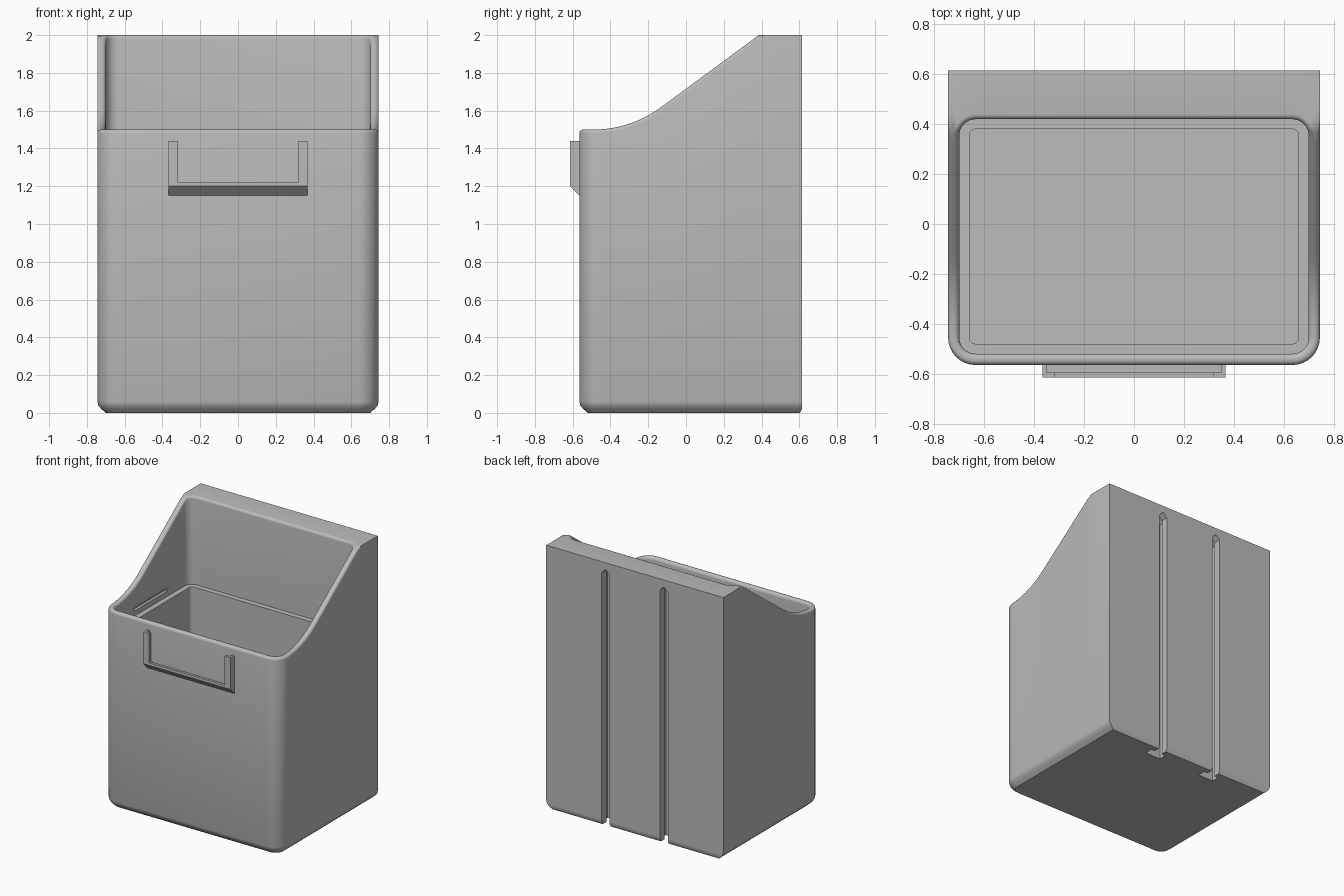
import bpy, bmesh
from math import sin, cos, pi, sqrt

cube = bpy.data.objects.get("Cube")
if cube:
    bpy.data.objects.remove(cube)

grey = bpy.data.materials.new("plain_grey")
grey.use_nodes = True
grey.diffuse_color = (0.5, 0.5, 0.5, 1)
grey.node_tree.nodes["Principled BSDF"].inputs["Base Color"].default_value = (0.5, 0.5, 0.5, 1)

HALF_W, BACK, CORNER = 0.745, 0.615, 0.11
SIDE_STEPS, ARC_STEPS, SQUARE = 24, 8, 0.25


def make_object(name, bm):
    bmesh.ops.recalc_face_normals(bm, faces=bm.faces)
    mesh = bpy.data.meshes.new(name)
    bm.to_mesh(mesh)
    bm.free()
    mesh.materials.append(grey)
    obj = bpy.data.objects.new(name, mesh)
    bpy.context.collection.objects.link(obj)
    return obj


def prism(name, points, start, end, axis):
    """Extrude a flat outline along x (points are y, z) or y (points are x, z)."""
    bm = bmesh.new()
    place = (lambda p, t: (t, *p)) if axis == "x" else (lambda p, t: (p[0], t, p[1]))
    a, b = ([bm.verts.new(place(p, t)) for p in points] for t in (start, end))
    bm.faces.new(a)
    bm.faces.new(b[::-1])
    for i in range(len(a)):
        j = (i + 1) % len(a)
        bm.faces.new((a[i], a[j], b[j], b[i]))
    return make_object(name, bm)


def box(name, x0, x1, y0, y1, z0, z1):
    return prism(name, [(y0, z0), (y1, z0), (y1, z1), (y0, z1)], x0, x1, "x")


def cut(target, cutter):
    cutter.hide_render = True
    mod = target.modifiers.new("cut", "BOOLEAN")
    mod.operation, mod.solver, mod.object = "DIFFERENCE", "EXACT", cutter
    bpy.context.view_layer.objects.active = target
    bpy.ops.object.modifier_apply(modifier=mod.name)
    bpy.data.objects.remove(cutter)


def smooth(obj):
    bpy.ops.object.select_all(action="DESELECT")
    obj.select_set(True)
    bpy.context.view_layer.objects.active = obj
    bpy.ops.object.shade_smooth_by_angle(angle=pi / 6)


def rim_height(y):
    """Side profile: level front, upward sweep, straight slope, level back."""
    if y < -0.49:
        return 1.5
    if y < -0.134:
        return 2.1 - sqrt(0.36 - (y + 0.49) ** 2)
    return min(2.0, 1.617 + 0.737 * (y + 0.134))


def outline(inset, square, back_inset=0.0):
    """Closed plan outline with rounded front corners, square or round back corners."""
    r = CORNER - inset
    cx, front_y, side_end = HALF_W - CORNER, -0.455, 0.355
    half = []
    for k in range(ARC_STEPS + 1):
        a = -pi / 2 + pi / 2 * k / ARC_STEPS
        half.append((cx + r * cos(a), front_y + r * sin(a)))
    for k in range(1, SIDE_STEPS):
        half.append((HALF_W - inset, front_y + (side_end - front_y) * k / SIDE_STEPS))
    for k in range(ARC_STEPS + 1):
        a = pi / 2 * k / ARC_STEPS
        c, s = cos(a), sin(a)
        if square:
            m = max(c, s)
            half.append((HALF_W - inset - SQUARE + SQUARE * c / m,
                         BACK - back_inset - SQUARE + SQUARE * s / m))
        else:
            half.append((cx + r * c, side_end + r * s))
    return half + [(-x, y) for x, y in reversed(half)]


# Bin body: rings lofted up the outside, over the rim, and down the inside
rings = []
for inset, back_inset, z in ((0.045, 0.012, 0), (0.02, 0, 0.022), (0.006, 0, 0.04), (0, 0, 0.06)):
    rings.append([(x, y, z) for x, y in outline(inset, True, back_inset)])

ROUND, ROUND_STEPS = 0.02, 5
base = outline(0, True)
for k in range(ROUND_STEPS + 1):
    t = pi / 2 * k / ROUND_STEPS
    inset, drop = ROUND * (1 - cos(t)), ROUND * (1 - sin(t))
    ring = []
    for (x0, y0), (x1, y1) in zip(base, outline(inset, True)):
        w = 1.0 if y0 < 0.37 else 0.06
        ring.append((x0 + (x1 - x0) * w, y0, rim_height(y0) - drop * w)
                    if y0 > 0.37 else (x1, y1, rim_height(y1) - drop))
    rings.append(ring)
for k in range(ROUND_STEPS + 1):
    t = pi / 2 * k / ROUND_STEPS
    inset, drop = 0.045 - ROUND * (1 - sin(t)), ROUND * (1 - cos(t))
    rings.append([(x, y, rim_height(y) - drop) for x, y in outline(inset, False)])

LEDGE, FLOOR = 1.33, 0.08
for inset, z in ((0.045, LEDGE), (0.085, LEDGE), (0.085, FLOOR)):
    rings.append([(x, y, z) for x, y in outline(inset, False)])

bm = bmesh.new()
loops = [[bm.verts.new(p) for p in ring] for ring in rings]
for low, high in zip(loops, loops[1:]):
    for i in range(len(low)):
        j = (i + 1) % len(low)
        bm.faces.new((low[i], low[j], high[j], high[i]))
bm.faces.new(loops[0][::-1])
bm.faces.new(loops[-1])
body = make_object("bin_body", bm)

# Mounting channels up the back, narrow mouth and wide head, and clip slots inside
for side in (-1, 1):
    x = side * 0.245
    for half_w, y0, y1 in ((0.033, 0.55, 0.7), (0.065, 0.5, 0.56)):
        shape = [(x - half_w, -0.1), (x + half_w, -0.1), (x + half_w, 1.915),
                 (x, 1.915 + half_w), (x - half_w, 1.915)]
        cut(body, prism("channel_cutter", shape, y0, y1, "y"))
    edges = sorted((side * 0.68, side * 0.72))
    cut(body, box("slot_cutter", *edges, -0.25, 0.15, 1.37, 1.395))
smooth(body)

# Card holder on the front: open-topped frame with an overhanging lip
holder = prism("card_holder", [(-0.56, 1.145), (-0.56, 1.44), (-0.615, 1.44), (-0.615, 1.2)],
               -0.367, 0.367, "x")
cut(holder, box("card_cutter", -0.35, 0.35, -0.595, -0.5, 1.2, 1.6))
cut(holder, box("window_cutter", -0.317, 0.317, -0.7, -0.5, 1.22, 1.6))
